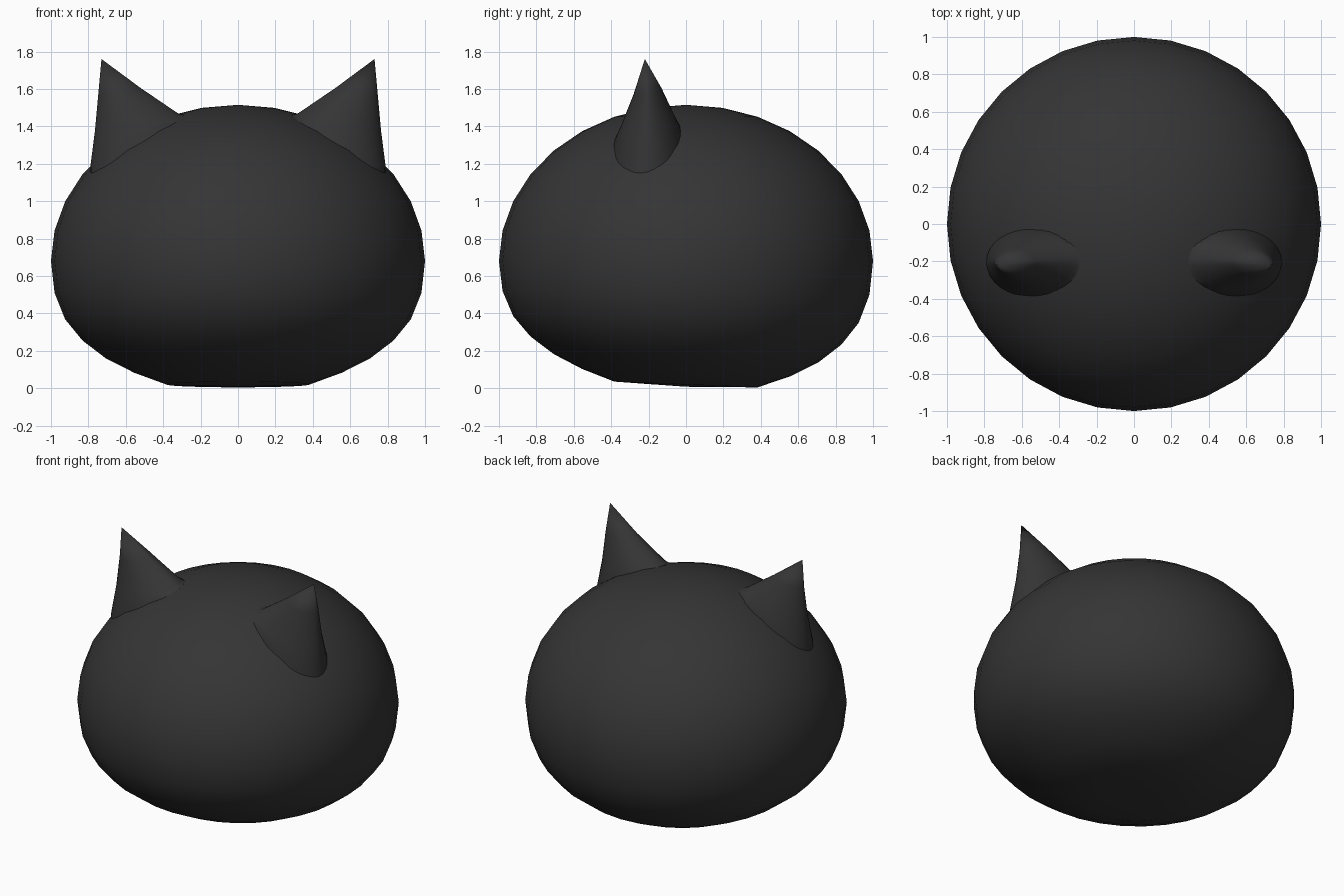
import bpy, bmesh
from math import sin, cos, pi, copysign

if "Cube" in bpy.data.objects:
    bpy.data.objects.remove(bpy.data.objects["Cube"])

dark = bpy.data.materials.new("dark")
dark.diffuse_color = (0.035, 0.035, 0.035, 1)
dark.use_nodes = True
dark.node_tree.nodes["Principled BSDF"].inputs["Base Color"].default_value = dark.diffuse_color


def loft(name, rings, start, end, sharp=180):
    """Skin a stack of closed rings, closing both ends to a point."""
    bm = bmesh.new()
    loops = [[bm.verts.new(p) for p in r] for r in rings]
    n = len(loops[0])
    for a, b in zip(loops, loops[1:]):
        for i in range(n):
            j = (i + 1) % n
            bm.faces.new((a[i], a[j], b[j], b[i]))
    for loop, point in ((loops[0], start), (loops[-1], end)):
        v = bm.verts.new(point)
        for i in range(n):
            bm.faces.new((loop[i], loop[(i + 1) % n], v))
    bmesh.ops.recalc_face_normals(bm, faces=bm.faces[:])
    mesh = bpy.data.meshes.new(name)
    bm.to_mesh(mesh)
    bm.free()
    ob = bpy.data.objects.new(name, mesh)
    bpy.context.collection.objects.link(ob)
    mesh.materials.append(dark)
    bpy.ops.object.select_all(action='DESELECT')
    ob.select_set(True)
    bpy.context.view_layer.objects.active = ob
    bpy.ops.object.shade_smooth_by_angle(angle=sharp * pi / 180)
    return ob


# Head: squashed sphere with a flattened, slightly tilted underside
MID, TOP = 0.68, 0.835
lower = [0.014, 0.02, 0.083, 0.16, 0.255, 0.368, 0.51]
profile = [(sin(k * pi / 16), z) for k, z in enumerate(lower, 1)]
profile += [(sin(k * pi / 16), MID - TOP * cos(k * pi / 16)) for k in range(8, 16)]


def head_ring(r, z):
    tilt = -0.04 * max(0, MID - z) / 0.66
    return [(r * cos(t), r * sin(t), z + tilt * r * sin(t))
            for t in (i * pi / 16 for i in range(32))]


loft("head", [head_ring(r, z) for r, z in profile],
     (0, 0, 0.008), (0, 0, MID + TOP))


# Ears: rounded foot narrowing to a lens section, then a point
def ear_ring(side, cx, z, rx, ry, slope, p, n=32):
    pts = []
    for i in range(n):
        t = 2 * pi * i / n
        x = rx * cos(t)
        y = ry * copysign(abs(sin(t)) ** p, sin(t))
        pts.append((side * (cx + x), -0.205 + y, z + slope * x + 0.2 * y))
    return pts


for side, name in ((-1, "ear_left"), (1, "ear_right")):
    rings = [ear_ring(side, 0.54, 1.22, 0.250, 0.190, -0.56, 1.0),
             ear_ring(side, 0.54, 1.32, 0.250, 0.186, -0.56, 1.0),
             ear_ring(side, 0.54, 1.42, 0.225, 0.147, -0.20, 1.2),
             ear_ring(side, 0.635, 1.59, 0.112, 0.074, -0.15, 1.3)]
    loft(name, rings, (side * 0.54, -0.205, 1.18), (side * 0.73, -0.22, 1.76), 50)
